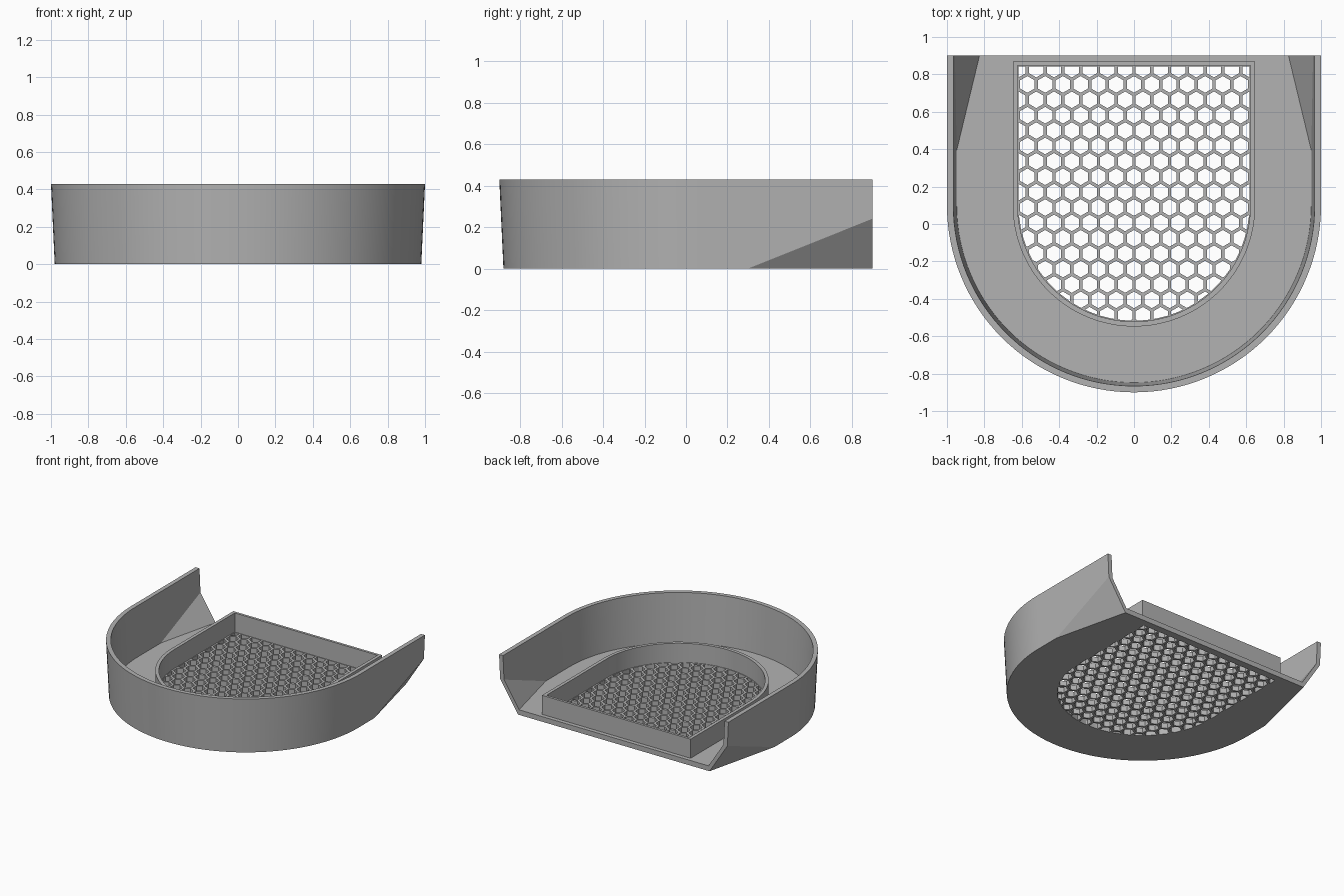
import bpy, bmesh, math
from mathutils import Vector

if "Cube" in bpy.data.objects:
    bpy.data.objects.remove(bpy.data.objects["Cube"], do_unlink=True)

HEIGHT, FLOOR, BACK, ARC_Y = 0.43, 0.04, 0.9, 0.1
WALL = 0.034
PITCH, HOLE_R = 0.095, 0.0445
# Normal of the sloped rear corners
CHAMFER = Vector((0.823, 0.198, -0.532)).normalized()

grey = bpy.data.materials.new("plain grey")
grey.use_nodes = True
color = (0.45, 0.45, 0.45, 1)
grey.diffuse_color = color
grey.node_tree.nodes["Principled BSDF"].inputs["Base Color"].default_value = color


def u_outline(radius, back, steps=64):
    """Counter-clockwise U: half circle at the front, straight sides, flat back."""
    arc = [math.pi + math.pi * i / steps for i in range(steps + 1)]
    pts = [(radius * math.cos(a), ARC_Y + radius * math.sin(a)) for a in arc]
    return [(-radius, back)] + pts + [(radius, back)]


def loft(bm, low, z0, high, z1):
    """Closed solid between two matching outlines."""
    a = [bm.verts.new((x, y, z0)) for x, y in low]
    b = [bm.verts.new((x, y, z1)) for x, y in high]
    bm.faces.new(a[::-1])
    bm.faces.new(b)
    for i in range(len(a)):
        j = (i + 1) % len(a)
        bm.faces.new((a[i], a[j], b[j], b[i]))


def cut_corners(bm, distance):
    """Slice both lower rear corners and close the cuts."""
    for side in (1, -1):
        n = Vector((CHAMFER.x * side, CHAMFER.y, CHAMFER.z))
        res = bmesh.ops.bisect_plane(bm, geom=bm.verts[:] + bm.edges[:] + bm.faces[:],
                                     plane_co=n * distance, plane_no=n, clear_outer=True)
        edges = [e for e in res["geom_cut"] if isinstance(e, bmesh.types.BMEdge)]
        bmesh.ops.contextual_create(bm, geom=edges)


def make_object(name, bm):
    bmesh.ops.recalc_face_normals(bm, faces=bm.faces[:])
    mesh = bpy.data.meshes.new(name)
    bm.to_mesh(mesh)
    bm.free()
    mesh.materials.append(grey)
    obj = bpy.data.objects.new(name, mesh)
    bpy.context.collection.objects.link(obj)
    return obj


def subtract(target, cutter):
    mod = target.modifiers.new("cut", "BOOLEAN")
    mod.operation, mod.solver, mod.object = "DIFFERENCE", "EXACT", cutter
    cutter.hide_render = True
    bpy.context.view_layer.objects.active = target
    bpy.ops.object.modifier_apply(modifier=mod.name)
    bpy.data.objects.remove(cutter, do_unlink=True)


# Tray: tapered U-shaped body
bm = bmesh.new()
loft(bm, u_outline(0.98, BACK), 0, u_outline(1.0, BACK), HEIGHT)
cut_corners(bm, 0.866)
tray = make_object("tray", bm)

# Hollow, open at the top and the back
bm = bmesh.new()
slope = 0.02 / HEIGHT
top = HEIGHT + 0.1
loft(bm, u_outline(0.98 + slope * FLOOR - WALL, BACK + 0.2), FLOOR,
     u_outline(0.98 + slope * top - WALL, BACK + 0.2), top)
cut_corners(bm, 0.837)
subtract(tray, make_object("hollow_cutter", bm))

# Honeycomb holes, trimmed to the inside of the pocket
bm = bmesh.new()
row_step = PITCH * math.sqrt(3) / 2
for row in range(-9, 12):
    for col in range(-8, 9):
        cx = (col + 0.5 * (row % 2)) * PITCH
        cy = 0.088 + row * row_step
        ring = [math.radians(30 + 60 * k) for k in range(6)]
        bm.faces.new([bm.verts.new((cx + HOLE_R * math.cos(a), cy + HOLE_R * math.sin(a), -0.1))
                      for a in ring])
trim = u_outline(0.617, 0.843, 32)
for i, p in enumerate(trim):
    q = trim[(i + 1) % len(trim)]
    bmesh.ops.bisect_plane(bm, geom=bm.verts[:] + bm.edges[:] + bm.faces[:],
                           plane_co=(*p, 0), plane_no=(q[1] - p[1], p[0] - q[0], 0),
                           clear_outer=True)
slivers = [f for f in bm.faces if f.calc_area() < 0.0002]
bmesh.ops.delete(bm, geom=slivers, context="FACES")
res = bmesh.ops.extrude_face_region(bm, geom=bm.faces[:], use_keep_orig=True)
moved = [v for v in res["geom"] if isinstance(v, bmesh.types.BMVert)]
bmesh.ops.translate(bm, vec=(0, 0, 0.3), verts=moved)
subtract(tray, make_object("honeycomb_cutter", bm))

# Raised wall around the honeycomb
bm = bmesh.new()
loft(bm, u_outline(0.648, 0.868), FLOOR, u_outline(0.648, 0.868), 0.19)
pocket_wall = make_object("pocket_wall", bm)
bm = bmesh.new()
loft(bm, u_outline(0.622, 0.848), 0, u_outline(0.622, 0.848), 0.3)
subtract(pocket_wall, make_object("pocket_cutter", bm))

for obj in (tray, pocket_wall):
    bpy.ops.object.select_all(action="DESELECT")
    obj.select_set(True)
    bpy.context.view_layer.objects.active = obj
    bpy.ops.object.shade_smooth_by_angle(angle=math.radians(25))
